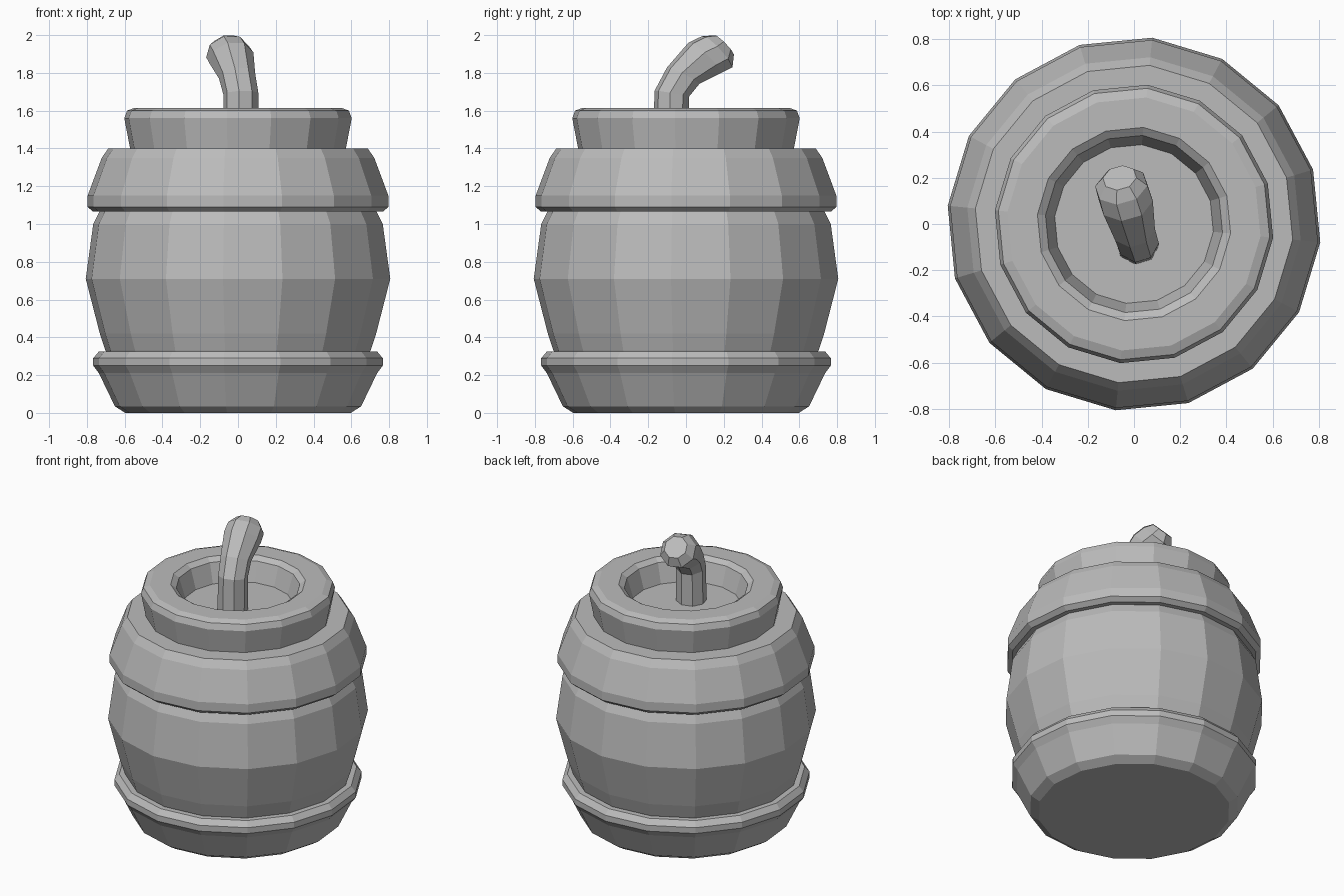
import bpy, bmesh, math
from mathutils import Matrix, Vector

cube = bpy.data.objects.get("Cube")
if cube:
    bpy.data.objects.remove(cube, do_unlink=True)

SIDES = 16
TURN = math.radians(-5.6)

grey = bpy.data.materials.new("plain_grey")
grey.use_nodes = True
grey.diffuse_color = (0.5, 0.5, 0.5, 1)
grey.node_tree.nodes["Principled BSDF"].inputs["Base Color"].default_value = (0.5, 0.5, 0.5, 1)


def loft(name, rings, cap_start=False, cap_end=False):
    """Skin a list of rings of points into one flat-shaded mesh."""
    bm = bmesh.new()
    loops = [[bm.verts.new(p) for p in ring] for ring in rings]
    for a, b in zip(loops, loops[1:]):
        n = len(a)
        for i in range(n):
            j = (i + 1) % n
            bm.faces.new((a[i], a[j], b[j], b[i]))
    if cap_start:
        bm.faces.new(loops[0][::-1])
    if cap_end:
        bm.faces.new(loops[-1])
    mesh = bpy.data.meshes.new(name)
    bm.to_mesh(mesh)
    bm.free()
    mesh.materials.append(grey)
    obj = bpy.data.objects.new(name, mesh)
    bpy.context.collection.objects.link(obj)
    return obj


def circle(radius, z=0.0, sides=SIDES, turn=TURN):
    steps = [turn + math.tau * i / sides for i in range(sides)]
    return [Vector((radius * math.cos(a), radius * math.sin(a), z)) for a in steps]


def lathe(name, profile, **caps):
    return loft(name, [circle(r, z) for r, z in profile], **caps)


# Barrel parts, each profile running bottom to top as (radius, height)
lathe("bottom_band", [(0.60, 0), (0.655, 0.035), (0.74, 0.21), (0.77, 0.25),
                      (0.77, 0.29), (0.74, 0.325), (0.66, 0.325)], cap_start=True)
lathe("barrel_body", [(0.68, 0.28), (0.705, 0.33), (0.735, 0.42), (0.81, 0.71),
                      (0.77, 1.0), (0.735, 1.07), (0.70, 1.1)])
lathe("top_band", [(0.69, 1.065), (0.77, 1.065), (0.80, 1.09), (0.80, 1.15),
                   (0.725, 1.35), (0.69, 1.40), (0.54, 1.40)])

# Neck with its rolled lip and sunken opening
lathe("neck", [(0.57, 1.38), (0.605, 1.56), (0.59, 1.60), (0.55, 1.615),
               (0.42, 1.615), (0.385, 1.59), (0.345, 1.46)], cap_end=True)

# Fuse: centre, radius and lean of each octagonal ring
fuse_path = [
    ((0.015, -0.08, 1.45), 0.095, 0),
    ((0.015, -0.075, 1.69), 0.093, 10),
    ((-0.005, -0.015, 1.785), 0.097, 28),
    ((-0.035, 0.10, 1.88), 0.12, 45),
    ((-0.055, 0.165, 1.912), 0.117, 48),
    ((-0.062, 0.20, 1.948), 0.075, 46),
]
lean_axis = Vector((-0.28, -0.07, 0))
rings = []
for centre, radius, lean in fuse_path:
    tilt = Matrix.Rotation(math.radians(lean), 3, lean_axis)
    rings.append([Vector(centre) + tilt @ p for p in circle(radius, sides=8)])
loft("fuse", rings, cap_end=True)
